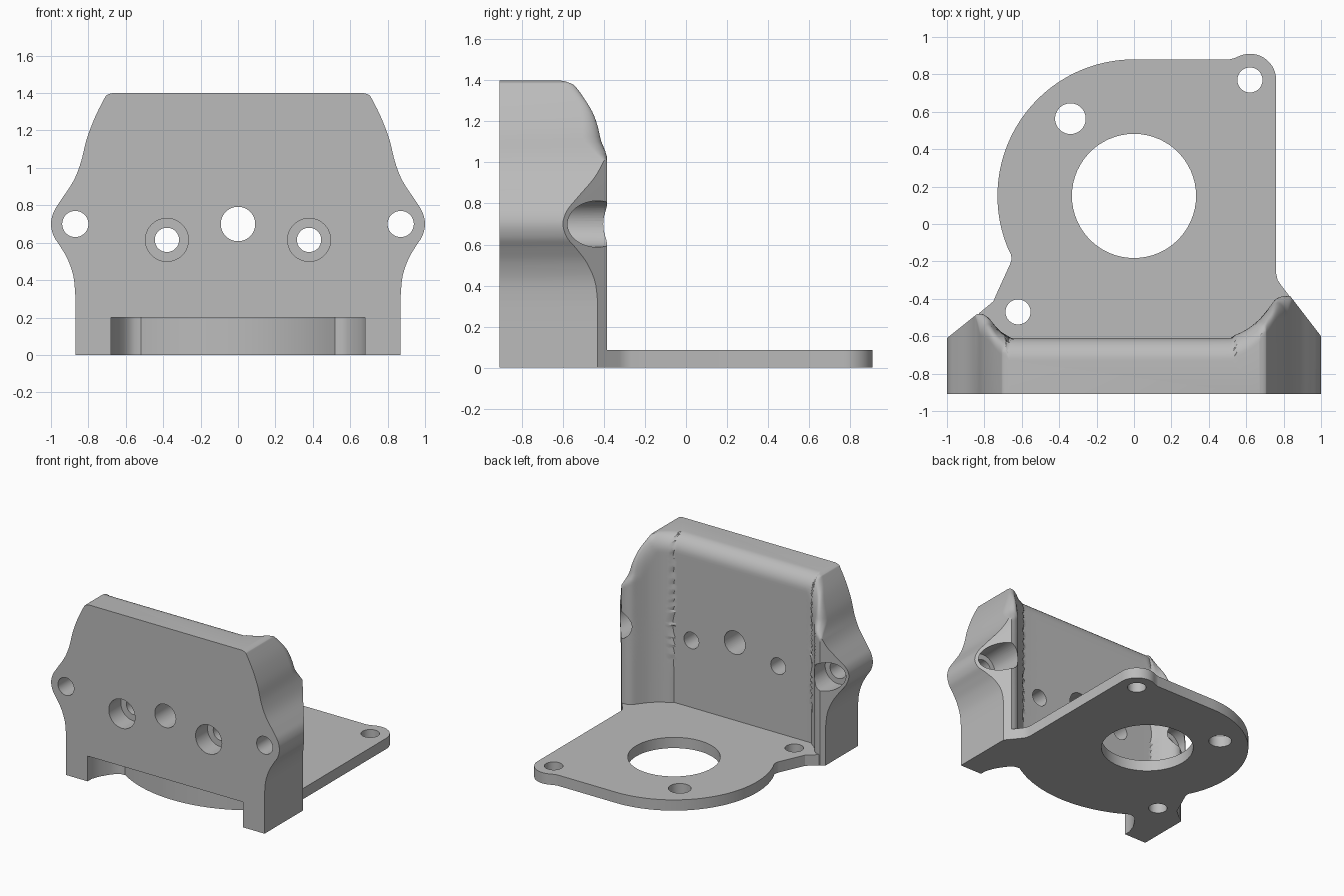
import bpy, bmesh, math
from mathutils import Vector

cube = bpy.data.objects.get("Cube")
if cube:
    bpy.data.objects.remove(cube, do_unlink=True)

grey = bpy.data.materials.new("plain grey")
grey.use_nodes = True
grey.diffuse_color = (0.5, 0.5, 0.5, 1)
grey.node_tree.nodes["Principled BSDF"].inputs["Base Color"].default_value = grey.diffuse_color

FRONT = -0.91


def make_object(name, bm):
    bmesh.ops.recalc_face_normals(bm, faces=bm.faces[:])
    mesh = bpy.data.meshes.new(name)
    bm.to_mesh(mesh)
    bm.free()
    obj = bpy.data.objects.new(name, mesh)
    bpy.context.collection.objects.link(obj)
    mesh.materials.append(grey)
    return obj


def prism(name, outline, z0, z1):
    bm = bmesh.new()
    face = bm.faces.new([bm.verts.new((x, y, z0)) for x, y in outline])
    ext = bmesh.ops.extrude_face_region(bm, geom=[face])
    bmesh.ops.translate(bm, vec=(0, 0, z1 - z0),
                        verts=[v for v in ext["geom"] if isinstance(v, bmesh.types.BMVert)])
    return make_object(name, bm)


def arc(cx, cy, r, a0, a1, n):
    angles = [math.radians(a0 + (a1 - a0) * i / n) for i in range(n + 1)]
    return [(cx + r * math.cos(a), cy + r * math.sin(a)) for a in angles]


def hole_z(x, y, r):
    return prism("hole_cutter", arc(x, y, r, 0, 354, 59), -0.3, 0.5)


def hole_y(x, z, r, y0, y1):
    cutter = prism("hole_cutter", arc(x, -z, r, 0, 352.5, 47), y0, y1)
    for v in cutter.data.vertices:
        v.co = (v.co.x, v.co.z, -v.co.y)
    cutter.data.flip_normals()
    bm = bmesh.new()
    bm.from_mesh(cutter.data)
    bmesh.ops.recalc_face_normals(bm, faces=bm.faces[:])
    bm.to_mesh(cutter.data)
    bm.free()
    return cutter


def cut(obj, cutters):
    bpy.context.view_layer.objects.active = obj
    for cutter in cutters:
        mod = obj.modifiers.new("cut", "BOOLEAN")
        mod.operation, mod.solver, mod.object = "DIFFERENCE", "EXACT", cutter
        bpy.ops.object.modifier_apply(modifier=mod.name)
        bpy.data.objects.remove(cutter, do_unlink=True)


def smooth(points, n):
    """Catmull-Rom curve through the points."""
    p = [Vector(q) for q in [points[0]] + points + [points[-1]]]
    out = []
    for a, b, c, d in zip(p, p[1:], p[2:], p[3:]):
        for i in range(n):
            t = i / n
            out.append(0.5 * (2 * b + (c - a) * t + (2 * a - 5 * b + 4 * c - d) * t * t
                              + (3 * b - a - 3 * c + d) * t ** 3))
    return out + [p[-1]]


def lookup(curve, x):
    for a, b in zip(curve, curve[1:]):
        if a.x <= x <= b.x:
            return a.y + (b.y - a.y) * (x - a.x) / max(b.x - a.x, 1e-9)
    return curve[0].y if x < curve[0].x else curve[-1].y


# Upright wall: half width over height, and the back face in plan
side = [Vector((0.87, 0)), Vector((0.87, 0.16))] + smooth(
    [(0.87, 0.32), (0.88, 0.42), (0.91, 0.51), (0.95, 0.58), (0.985, 0.635), (1, 0.7),
     (0.985, 0.765), (0.945, 0.83), (0.88, 0.93), (0.84, 1.03), (0.81, 1.15),
     (0.765, 1.27), (0.715, 1.37), (0.70, 1.39), (0.67, 1.4)], 5)
plan = smooth([(-1.1, -0.47), (-0.84, -0.48), (-0.80, -0.487), (-0.77, -0.51), (-0.73, -0.56),
               (-0.68, -0.595), (-0.61, -0.61), (0.44, -0.61), (0.52, -0.6), (0.60, -0.565),
               (0.67, -0.51), (0.72, -0.45), (0.755, -0.405), (0.79, -0.388),
               (0.84, -0.385), (1.1, -0.385)], 6)


def back_y(x, z):
    y = max(lookup(plan, x), -0.61)
    # rounded rim along the top and upper sides
    fade = min(max((z - 0.97) / 0.15, 0), 1)
    r = 0.12 * fade * fade * (3 - 2 * fade)
    d = min(1.4 - z, min((Vector((abs(x), z)) - p).length for p in side))
    if d < r:
        y -= r - math.sqrt(max(r * r - (r - d) ** 2, 0))
    return y


COLS = 110
bm = bmesh.new()
rows, left, right = [], [], []
for w, z in side:
    xs = [w * math.sin(math.pi * (i / COLS - 0.5)) for i in range(COLS + 1)]
    rows.append([bm.verts.new((x, back_y(x, z), z)) for x in xs])
    left.append(bm.verts.new((-w, FRONT, z)))
    right.append(bm.verts.new((w, FRONT, z)))
for j in range(len(rows) - 1):
    a, b = rows[j], rows[j + 1]
    for i in range(COLS):
        bm.faces.new((a[i], a[i + 1], b[i + 1], b[i]))
    bm.faces.new((left[j], a[0], b[0], left[j + 1]))
    bm.faces.new((right[j], right[j + 1], b[-1], a[-1]))
bm.faces.new(left + right[::-1])
for j in (0, -1):
    bm.faces.new([left[j]] + rows[j] + [right[j]])

# Slanted rear faces of the two flanks
for point, normal in (((1, -0.6, 0), (1.3, 1, 0)), ((-1, -0.61, 0), (-0.8, 1, 0))):
    bmesh.ops.bisect_plane(bm, geom=bm.verts[:] + bm.edges[:] + bm.faces[:], dist=1e-5,
                           plane_co=point, plane_no=Vector(normal).normalized(), clear_outer=True)
    bmesh.ops.holes_fill(bm, edges=[e for e in bm.edges if e.is_boundary], sides=0)
wall = make_object("upright_wall", bm)

# Recess under the wall, with a bowed rear face
half = [(0.68, -1.1), (0.68, -0.86), (0.655, -0.79), (0.61, -0.72), (0.58, -0.685), (0.55, -0.672)]
bow = arc(0, 0.15, 0.97, -57.6, -122.4, 24)
recess = prism("recess_cutter", half + bow + [(-x, y) for x, y in half[::-1]], -0.2, 0.2)

# Wall holes: centre, counterbored pair, and ear pair bored from behind
cutters = [recess, hole_y(0, 0.70, 0.092, -1.1, -0.3)]
for s in (-1, 1):
    cutters += [hole_y(s * 0.38, 0.615, 0.065, -1.1, -0.3),
                hole_y(s * 0.38, 0.615, 0.115, -1.1, -0.76),
                hole_y(s * 0.87, 0.70, 0.07, -1.1, -0.2),
                hole_y(s * 0.87, 0.70, 0.113, -0.66, -0.2)]
cut(wall, cutters)

# Base plate
outline = ([(0.8, -0.63), (0.85, -0.41), (0.785, -0.325), (0.768, -0.3), (0.76, -0.265)]
           + arc(0.62, 0.77, 0.14, 0, 115, 18) + [(0.535, 0.886), (0.51, 0.88)]
           + arc(0, 0.15, 0.73, 90, 203, 56)
           + [(-0.657, -0.165), (-0.655, -0.19), (-0.663, -0.215), (-0.74, -0.385),
              (-0.752, -0.414), (-0.83, -0.478), (-0.8, -0.63)])
plate = prism("base_plate", outline, 0, 0.085)
cut(plate, [hole_z(0, 0.15, 0.332), hole_z(0.62, 0.77, 0.067),
            hole_z(-0.34, 0.563, 0.082), hole_z(-0.62, -0.47, 0.067)])

for obj in (wall, plate):
    bpy.ops.object.select_all(action="DESELECT")
    obj.select_set(True)
    bpy.context.view_layer.objects.active = obj
    bpy.ops.object.shade_smooth_by_angle(angle=math.radians(28))
